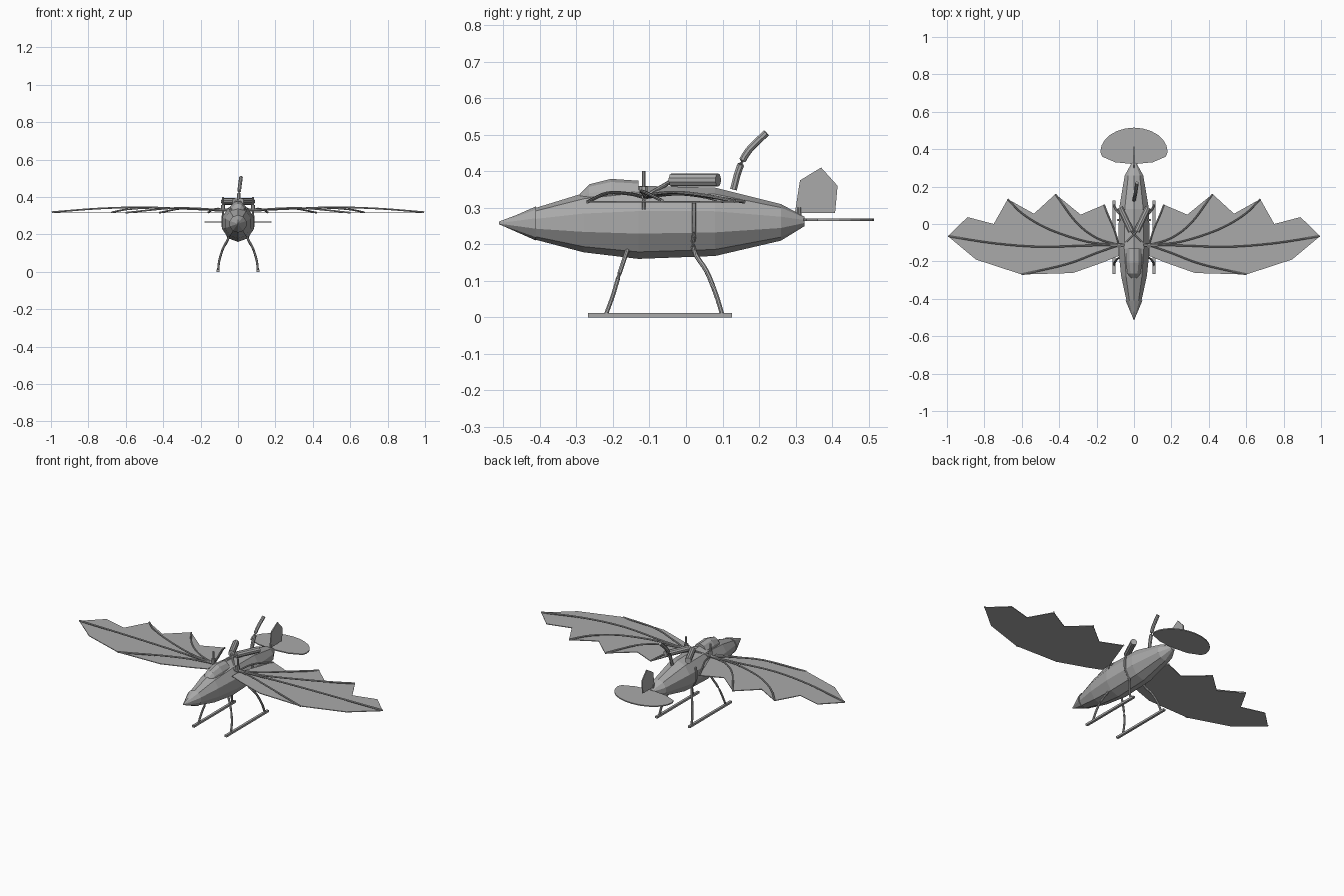
import bpy, bmesh, math
from mathutils import Vector

if "Cube" in bpy.data.objects:
    bpy.data.objects.remove(bpy.data.objects["Cube"])

grey = bpy.data.materials.new("plain_grey")
grey.diffuse_color = (0.4, 0.4, 0.4, 1)
grey.use_nodes = True
grey.node_tree.nodes["Principled BSDF"].inputs["Base Color"].default_value = grey.diffuse_color


def finish(name, bm):
    me = bpy.data.meshes.new(name)
    bmesh.ops.recalc_face_normals(bm, faces=bm.faces)
    bm.to_mesh(me)
    bm.free()
    me.materials.append(grey)
    ob = bpy.data.objects.new(name, me)
    bpy.context.collection.objects.link(ob)
    return ob


def loft(name, rings):
    """Skin a list of equal-length point rings, capping both ends."""
    bm = bmesh.new()
    vs = [[bm.verts.new(p) for p in r] for r in rings]
    n = len(vs[0])
    for a, b in zip(vs, vs[1:]):
        for i in range(n):
            j = (i + 1) % n
            bm.faces.new((a[i], a[j], b[j], b[i]))
    bm.faces.new(vs[0])
    bm.faces.new(vs[-1])
    return finish(name, bm)


def plate(name, pts, offset):
    """Thin slab from an outline, thickened by the offset vector."""
    off = Vector(offset)
    return loft(name, [[Vector(p) - off / 2 for p in pts], [Vector(p) + off / 2 for p in pts]])


def tube(name, pts, r, sides=8, steps=4):
    """Round tube along a smooth path through the points."""
    P = [Vector(p) for p in pts]
    path = [P[0]]
    for i in range(len(P) - 1):
        a, b = P[i], P[i + 1]
        p0 = P[i - 1] if i else a * 2 - b
        p3 = P[i + 2] if i + 2 < len(P) else b * 2 - a
        k = steps if len(P) > 2 else 1
        for s in range(1, k + 1):
            t = s / k
            path.append(0.5 * (2 * a + (b - p0) * t + (2 * p0 - 5 * a + 4 * b - p3) * t * t
                               + (3 * a - p0 - 3 * b + p3) * t ** 3))
    rings = []
    for i, p in enumerate(path):
        d = (path[min(i + 1, len(path) - 1)] - path[max(i - 1, 0)]).normalized()
        up = Vector((0, 0, 1)) if abs(d.z) < 0.9 else Vector((0, 1, 0))
        u = d.cross(up).normalized()
        w = u.cross(d)
        rings.append([p + r * (math.cos(q) * u + math.sin(q) * w)
                      for q in (2 * math.pi * (j + 0.5) / sides for j in range(sides))])
    return loft(name, rings)


# Ten-sided fuselage: y, half width, top z, bottom z
stations = [(-0.51, .003, .263, .257), (-0.41, .042, .300, .212), (-0.28, .072, .340, .178),
            (-0.13, .089, .360, .160), (0.08, .084, .355, .168), (0.26, .052, .310, .210),
            (0.325, .014, .275, .250)]
loft("fuselage", [[(w * math.sin(i * math.pi / 5), y,
                    (t + b) / 2 + (t - b) / 2 * math.cos(i * math.pi / 5)) for i in range(10)]
                  for y, w, t, b in stations])

# Nose cap, slightly wider than the body behind it
loft("nose_cone", [[(w * math.sin(i * math.pi / 5), y, .257 + w * math.cos(i * math.pi / 5))
                    for i in range(10)] for y, w in [(-0.512, .002), (-0.41, .047)]])

# Cockpit canopy
canopy = [(-0.29, .02, .338), (-0.265, .038, .364), (-0.205, .048, .379), (-0.13, .046, .374)]
loft("canopy", [[(w * math.cos(i * math.pi / 6), y, .315 + (t - .315) * math.sin(i * math.pi / 6))
                 for i in range(7)] for y, w, t in canopy])

# Tail plane and fin
tail = [(0.17, .36), (0.18, .385)]
tail += [(.18 * math.cos(a), .385 + .13 * math.sin(a)) for a in
         (math.pi * i / 12 for i in range(1, 12))]
tail += [(-0.18, .385), (-0.17, .36), (-0.10, .33), (0, .32), (0.10, .33)]
plate("tail_plane", [(x, y, .267) for x, y in tail], (0, 0, .006))
plate("tail_fin", [(0, .298, .285), (0, .312, .375), (0, .37, .41), (0, .415, .36), (0, .408, .285)],
      (.006, 0, 0))
tube("fin_post", [(0, .31, .26), (0, .31, .30)], .006)

# Exhaust pipe
tube("exhaust_pipe", [(0, .13, .35), (.004, .145, .405), (.009, .17, .455), (.016, .22, .505)], .010)

# Wing outline and ribs (right side, mirrored below)
outline = [(.08, -.17), (.165, -.205), (.326, -.262), (.6, -.27), (.845, -.19), (.995, -.065),
           (.89, .037), (.75, .0), (.675, .133), (.535, .055), (.42, .16), (.285, .05),
           (.16, .103), (.135, .04), (.11, -.03), (.08, -.11)]
ribs = [[(.25, -.115, .335), (.5, -.122, .345), (.75, -.103, .338), (.995, -.065, .319)],
        [(.2, -.155, .338), (.36, -.215, .34), (.6, -.27, .316)],
        [(.25, -.095, .336), (.45, -.03, .342), (.59, .05, .334), (.675, .133, .318)],
        [(.2, -.075, .336), (.31, .01, .337), (.42, .16, .316)],
        [(.105, -.03, .338), (.135, .04, .332), (.16, .103, .317)]]

for s, side in ((1, "right"), (-1, "left")):
    plate(side + "_wing_skin", [(s * x, y, .316) for x, y in outline], (0, 0, .004))
    for i, r in enumerate(ribs):
        tube(f"{side}_wing_rib_{i + 1}", [(s * .08, -.113, .328)] + [(s * x, y, z) for x, y, z in r], .0048)
    # Wing hinge
    tube(side + "_hinge_post", [(s * .08, -.116, .295), (s * .08, -.116, .40)], .0055)
    tube(side + "_hinge_hub", [(s * .08, -.116, .335), (s * .08, -.116, .358)], .012)
    tube(side + "_hinge_arm", [(s * .05, -.113, .33), (s * .125, -.113, .33)], .009)
    # Slanted engine cylinder with its rod reaching across to the far hinge
    tube(side + "_engine_cylinder", [(s * .015, -.04, .376), (s * .075, .088, .376)], .018, 10)
    tube(side + "_piston_rod", [(s * .015, -.038, .374), (-s * .06, -.113, .33)], .006)
    # Landing gear
    tube(side + "_front_leg", [(s * .048, -.16, .185), (s * .082, -.182, .12), (s * .1, -.2, .06),
                               (s * .106, -.219, .008)], .006)
    tube(side + "_rear_leg", [(s * .078, .022, .312), (s * .083, .022, .285), (s * .08, .022, .235),
                              (s * .052, .022, .182), (s * .08, .057, .125), (s * .1, .083, .06),
                              (s * .106, .099, .008)], .0065)
    plate(side + "_skid", [(s * .1, -.268, .006), (s * .114, -.268, .006), (s * .114, .126, .006),
                           (s * .1, .126, .006)], (0, 0, .012))
